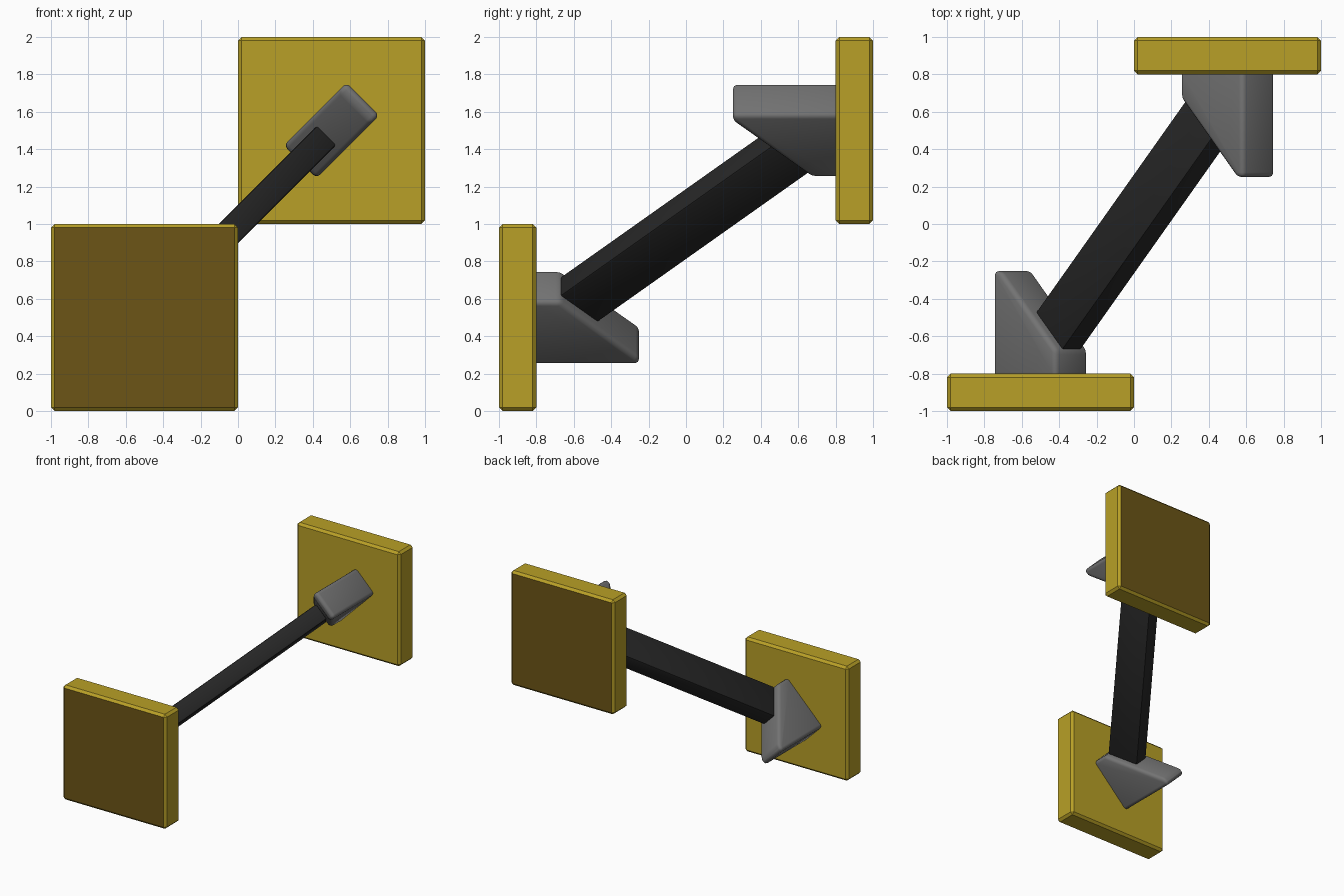
import bpy, bmesh, math
from mathutils import Vector

if "Cube" in bpy.data.objects:
    bpy.data.objects.remove(bpy.data.objects["Cube"])

CENTRE = Vector((0, 0, 1))
U = Vector((1, 0, 1)).normalized()    # diagonal of the plates
W = Vector((1, 0, -1)).normalized()   # across the diagonal
Y = Vector((0, 1, 0))


def colour(name, rgb):
    m = bpy.data.materials.new(name)
    m.diffuse_color = (*rgb, 1)
    m.use_nodes = True
    m.node_tree.nodes["Principled BSDF"].inputs["Base Color"].default_value = m.diffuse_color
    return m


yellow = colour("yellow", (0.48, 0.35, 0.02))
dark_yellow = colour("dark_yellow", (0.15, 0.09, 0.008))
black = colour("black", (0.02, 0.02, 0.02))
grey = colour("grey", (0.17, 0.17, 0.17))


def finish(name, bm, mats, bevel, segments, smooth):
    bmesh.ops.recalc_face_normals(bm, faces=bm.faces)
    bmesh.ops.bevel(bm, geom=bm.edges[:], offset=bevel, segments=segments,
                    profile=0.5, affect='EDGES', clamp_overlap=True)
    mesh = bpy.data.meshes.new(name)
    bm.to_mesh(mesh)
    bm.free()
    obj = bpy.data.objects.new(name, mesh)
    bpy.context.collection.objects.link(obj)
    for m in mats:
        mesh.materials.append(m)
    if smooth:
        bpy.ops.object.select_all(action='DESELECT')
        obj.select_set(True)
        bpy.context.view_layer.objects.active = obj
        bpy.ops.object.shade_smooth_by_angle(angle=math.radians(40))
    return obj


def prism(name, profile, half, mat, bevel, segments, side=1):
    """Extrude a (u, y) profile across the diagonal; side -1 point-mirrors it."""
    bm = bmesh.new()
    rings = [[bm.verts.new(CENTRE + side * (U * u + Y * y + W * w)) for u, y in profile]
             for w in (-half, half)]
    n = len(profile)
    for ring in rings:
        bm.faces.new(ring)
    for i in range(n):
        j = (i + 1) % n
        bm.faces.new((rings[0][i], rings[0][j], rings[1][j], rings[1][i]))
    return finish(name, bm, [mat], bevel, segments, True)


def plate(name, side):
    """Chamfered square plate with a darker outer face."""
    bm = bmesh.new()
    bmesh.ops.create_cube(bm, size=1)
    for v in bm.verts:
        v.co = CENTRE + Vector((v.co.x + 0.5 * side, v.co.y * 0.2 + 0.9 * side,
                                v.co.z + 0.5 * side))
    obj = finish(name, bm, [yellow, dark_yellow], 0.02, 1, False)
    for p in obj.data.polygons:
        if p.normal.y * side > 0.9:
            p.material_index = 1


# Wedge brackets and plates at both ends
wedge = [(0.945, 0.82), (0.945, 0.25), (0.892, 0.25), (0.47, 0.672), (0.47, 0.82)]
for label, side in (("lower", -1), ("upper", 1)):
    plate(label + "_plate", side)
    prism(label + "_bracket", wedge, 0.124, grey, 0.03, 3, side)

# Diagonal bar running square between the wedge faces
a, b = 0.81 / math.sqrt(2), 0.142 / math.sqrt(2)
bar = [(a + b, a - b), (a - b, a + b), (-a - b, -a + b), (-a + b, -a - b)]
prism("connecting_bar", bar, 0.072, black, 0.012, 2)
